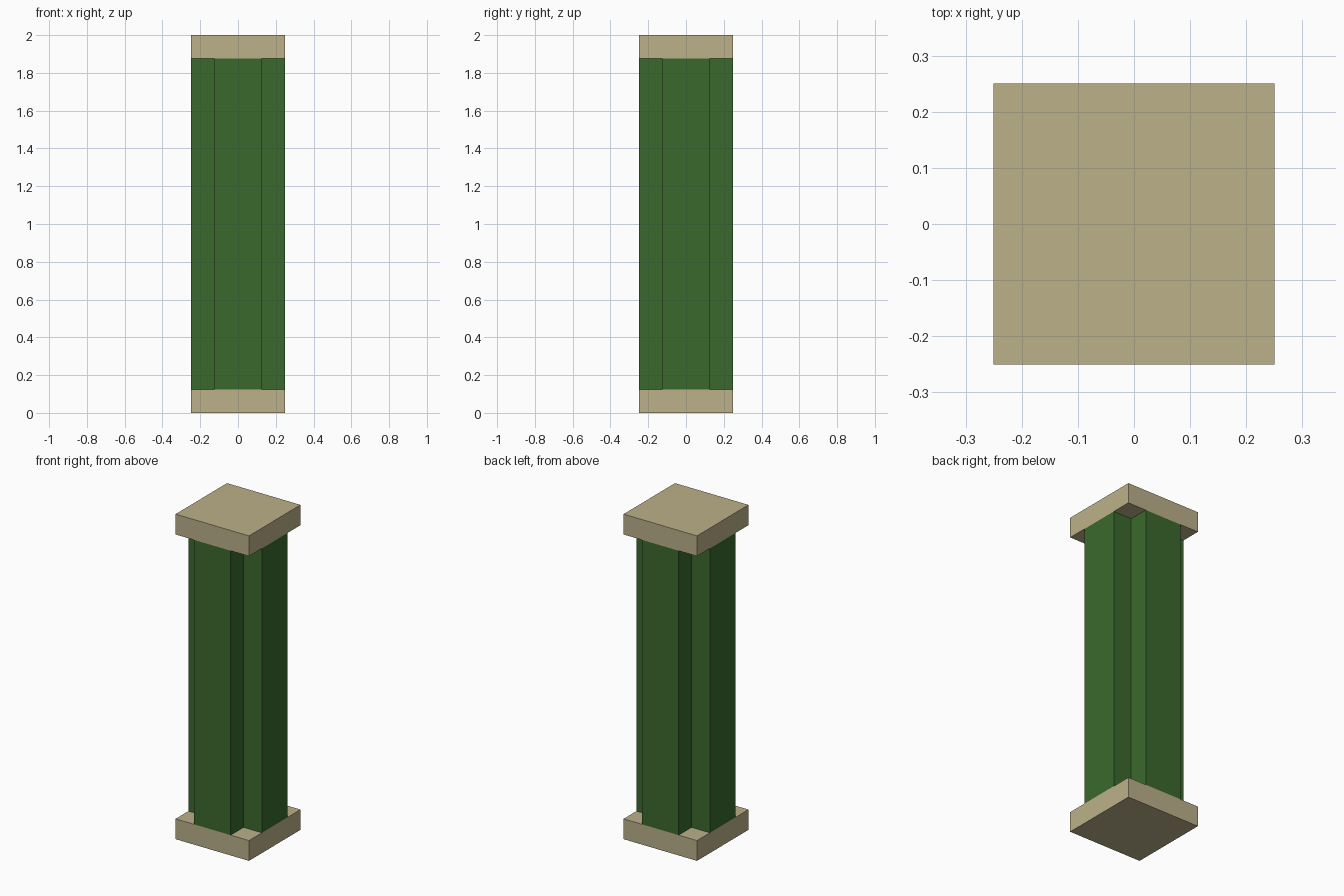
import bpy
import bmesh

HALF = 0.25      # half width of the slabs and arm reach
ARM = 0.125      # half width of each arm
SLAB = 0.125     # slab thickness
HEIGHT = 2.0

cube = bpy.data.objects.get("Cube")
if cube:
    bpy.data.objects.remove(cube, do_unlink=True)


def make_material(name, rgb):
    mat = bpy.data.materials.new(name)
    mat.use_nodes = True
    color = (*rgb, 1.0)
    mat.diffuse_color = color
    mat.node_tree.nodes["Principled BSDF"].inputs["Base Color"].default_value = color
    return mat


def extrude_profile(name, outline, bottom, top, mat):
    """Extrude a flat outline straight up between two heights."""
    bm = bmesh.new()
    face = bm.faces.new([bm.verts.new((x, y, bottom)) for x, y in outline])
    result = bmesh.ops.extrude_face_region(bm, geom=[face], use_keep_orig=True)
    verts = [v for v in result["geom"] if isinstance(v, bmesh.types.BMVert)]
    bmesh.ops.translate(bm, verts=verts, vec=(0, 0, top - bottom))
    bmesh.ops.recalc_face_normals(bm, faces=bm.faces)
    mesh = bpy.data.meshes.new(name)
    bm.to_mesh(mesh)
    bm.free()
    mesh.materials.append(mat)
    obj = bpy.data.objects.new(name, mesh)
    bpy.context.collection.objects.link(obj)
    return obj


def four_fold(points):
    """Repeat outline points in quarter turns around the centre."""
    outline = []
    for _ in range(4):
        outline += points
        points = [(-y, x) for x, y in points]
    return outline


tan = make_material("tan stone", (0.503, 0.440, 0.254))
green = make_material("dark green", (0.044, 0.141, 0.026))

# Square slabs at both ends
square = four_fold([(HALF, HALF)])
extrude_profile("base_slab", square, 0, SLAB, tan)
extrude_profile("top_slab", square, HEIGHT - SLAB, HEIGHT, tan)

# Cross-shaped shaft, flush with the slab sides
cross = four_fold([(HALF, -ARM), (HALF, ARM), (ARM, ARM)])
extrude_profile("cross_shaft", cross, SLAB, HEIGHT - SLAB, green)
